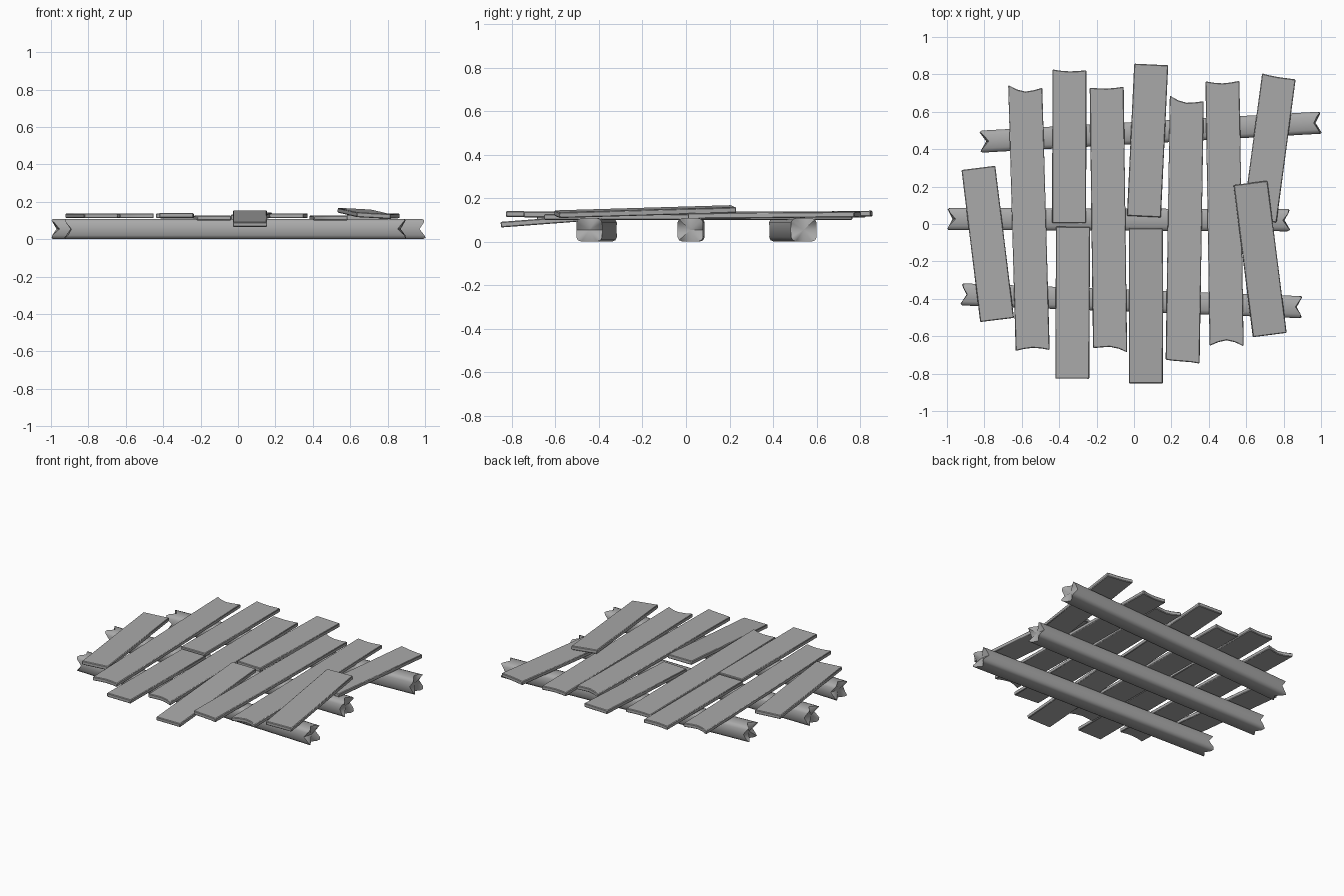
import bpy, bmesh, random
from mathutils import Vector
from math import cos, sin, radians

if "Cube" in bpy.data.objects:
    bpy.data.objects.remove(bpy.data.objects["Cube"])

random.seed(4)
wood = bpy.data.materials.new("dark_grey_wood")
wood.diffuse_color = (0.4, 0.4, 0.4, 1)
wood.use_nodes = True
wood.node_tree.nodes["Principled BSDF"].inputs["Base Color"].default_value = wood.diffuse_color


def frame(p0, p1, roll=0):
    a = (Vector(p1) - Vector(p0)).normalized()
    s = a.cross(Vector((0, 0, 1))).normalized()
    n = s.cross(a)
    r = radians(roll)
    return a, s * cos(r) + n * sin(r), n * cos(r) - s * sin(r)


def finish(name, bm, bevel, smooth):
    bmesh.ops.recalc_face_normals(bm, faces=bm.faces)
    me = bpy.data.meshes.new(name)
    bm.to_mesh(me)
    bm.free()
    me.materials.append(wood)
    ob = bpy.data.objects.new(name, me)
    bpy.context.collection.objects.link(ob)
    if bevel:
        m = ob.modifiers.new("worn_edges", 'BEVEL')
        m.width, m.segments, m.limit_method = bevel, 1, 'ANGLE'
        m.angle_limit = radians(50)
    bpy.ops.object.select_all(action='DESELECT')
    ob.select_set(True)
    bpy.context.view_layer.objects.active = ob
    bpy.ops.object.shade_smooth_by_angle(angle=radians(smooth))
    return ob


def bridge(bm, r0, r1):
    n = len(r0)
    for i in range(n):
        j = (i + 1) % n
        bm.faces.new((r0[i], r0[j], r1[j], r1[i]))


def plank(name, front, rear, cut0=(0, 0, 0), cut1=(0, 0, 0), roll=0, w=0.182, t=0.026):
    """Board from front to rear (bottom centre points); cuts are end offsets left/mid/right."""
    a, s, n = frame(front, rear, roll)
    us = [-0.5, -0.25, 0, 0.25, 0.5]
    bm = bmesh.new()
    rings = []
    for p, cut, d in ((front, cut0, -1), (rear, cut1, 1)):
        e = [cut[0], (cut[0] + cut[1] * 2) / 3, cut[1], (cut[1] * 2 + cut[2]) / 3, cut[2]]
        low = [bm.verts.new(Vector(p) + s * u * w + a * d * o) for u, o in zip(us, e)]
        top = [bm.verts.new(Vector(p) + s * u * w + a * d * o + n * t) for u, o in zip(us, e)]
        for i in range(4):
            bm.faces.new((low[i], low[i + 1], top[i + 1], top[i]))
        rings.append(low + top[::-1])
    bridge(bm, *rings)
    return finish(name, bm, 0.004, 60)


def beam(name, p0, p1, w=0.118, h=0.108):
    """Rounded square timber with splintered, hollow ends."""
    p0, p1 = Vector(p0), Vector(p1)
    a, s, n = frame(p0, p1)
    sec = []
    for k in range(4):
        q = radians(90 * k)
        for x, y, deep in ((0.5, 0, 1), (0.5, 0.31, 0.3), (0.44, 0.44, 0), (0.31, 0.5, 0.3)):
            sec.append((x * cos(q) - y * sin(q), x * sin(q) + y * cos(q), deep))
    bm = bmesh.new()
    rings = []
    for p, d in ((p0, -1), (p1, 1)):
        ring = []
        for u, v, deep in sec:
            o = -0.038 * deep - random.uniform(0, 0.014)
            ring.append(bm.verts.new(p + s * u * w + n * (v + 0.5) * h + a * d * o))
        mid = bm.verts.new(p + n * 0.5 * h - a * d * 0.035)
        for i in range(len(ring)):
            bm.faces.new((ring[i], ring[(i + 1) % len(ring)], mid))
        rings.append(ring)
    bridge(bm, *rings)
    return finish(name, bm, 0, 75)


# Support beams
beam("front_beam", (-0.93, -0.376, 0), (0.905, -0.445, 0))
beam("middle_beam", (-1.005, 0.027, 0), (0.84, 0.02, 0))
beam("back_beam", (-0.825, 0.44, 0), (1.005, 0.542, 0))

# Full-length planks with broken ends
plank("plank_left", (-0.542, -0.67, 0.112), (-0.581, 0.72, 0.112),
      (0.006, -0.008, 0.006), (0.025, -0.012, 0.006))
plank("plank_mid_left", (-0.128, -0.665, 0.1), (-0.146, 0.73, 0.1),
      (-0.002, -0.008, 0.022), (0, -0.006, 0.003))
plank("plank_mid_right", (0.26, -0.735, 0.112), (0.282, 0.66, 0.112),
      (-0.008, 0, 0.01), (0.025, -0.012, -0.002))
plank("plank_right", (0.495, -0.64, 0.1), (0.473, 0.76, 0.1),
      (0.01, -0.018, 0.015), (0.004, -0.008, 0.004))

# Half-length planks
plank("short_plank_far_left", (-0.732, -0.513, 0.112), (-0.832, 0.3, 0.112))
plank("short_plank_left_rear", (-0.347, 0.005, 0.112), (-0.345, 0.82, 0.112),
      cut1=(0.006, -0.004, 0.002))
plank("short_plank_left_front", (-0.33, -0.827, 0.114), (-0.326, -0.015, 0.11))
plank("short_plank_centre_rear", (0.053, 0.04, 0.105), (0.092, 0.853, 0.116))
plank("short_plank_centre_front", (0.064, -0.85, 0.065), (0.064, -0.02, 0.128))
plank("short_plank_right_rear", (0.672, 0.02, 0.105), (0.774, 0.785, 0.112),
      cut1=(0.008, 0, 0))
plank("short_plank_right_front", (0.725, -0.593, 0.113), (0.622, 0.22, 0.137), roll=-3)
